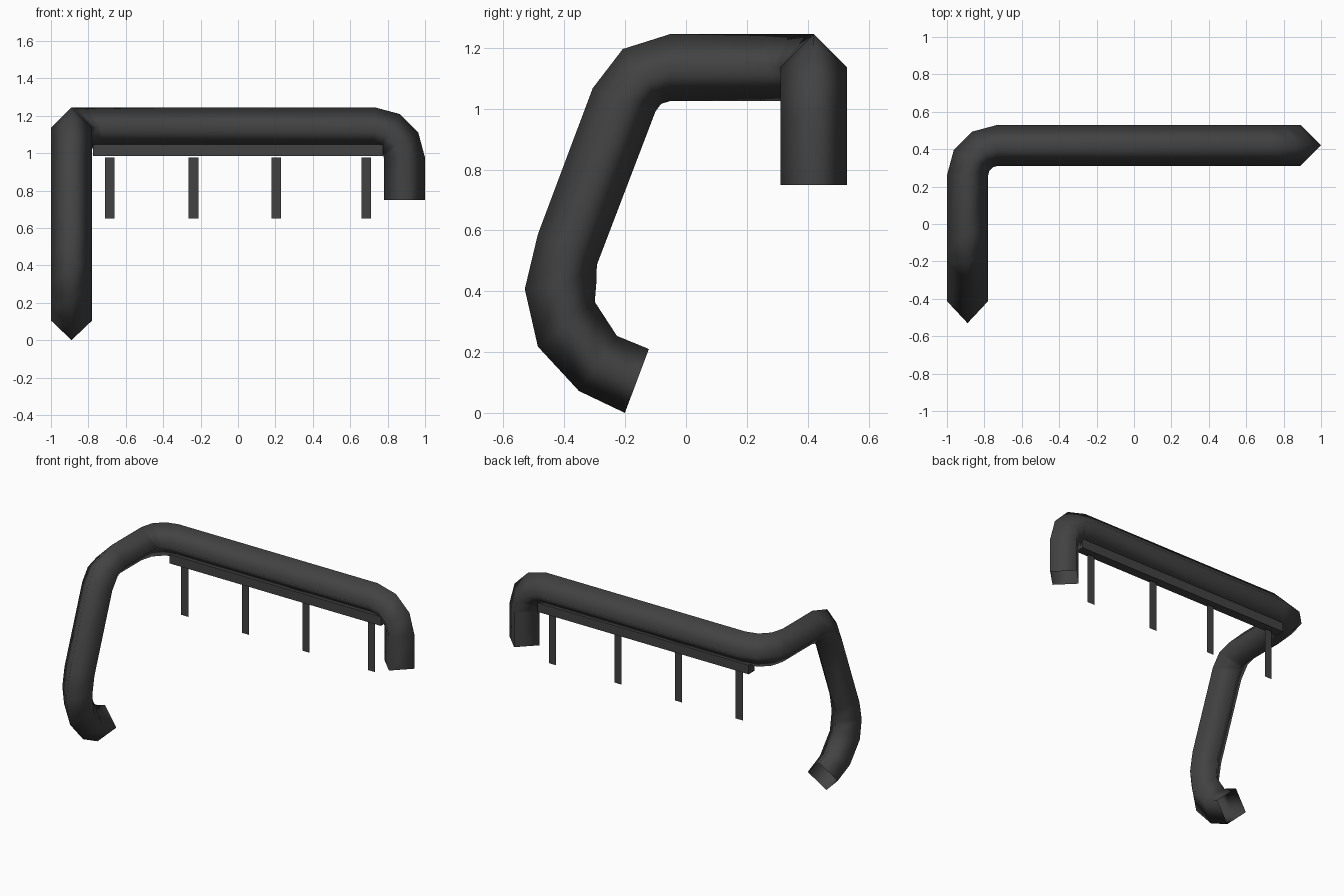
import bpy, bmesh, math
from mathutils import Vector as V

if "Cube" in bpy.data.objects:
    bpy.data.objects.remove(bpy.data.objects["Cube"])

dark = bpy.data.materials.new("dark_grey")
dark.diffuse_color = (0.055, 0.055, 0.055, 1)
dark.use_nodes = True
dark.node_tree.nodes["Principled BSDF"].inputs["Base Color"].default_value = dark.diffuse_color
R, B = 0.11, 0.16          # tube half-diagonal, bend radius
Y, Z = 0.42, 1.135         # axis of the long horizontal run


def make_object(name, bm, smooth=False):
    me = bpy.data.meshes.new(name)
    bm.to_mesh(me)
    bm.free()
    for p in me.polygons:
        p.use_smooth = smooth
    me.materials.append(dark)
    ob = bpy.data.objects.new(name, me)
    bpy.context.collection.objects.link(ob)
    return ob


# Tube cross-sections: four points (outer, side, inner, side)
rings = []


def ring(c, n, v):
    rings.append([c + n * R, c + v * R, c - n * R, c - v * R])


# short right leg, then bend into the long run
side = V((0, 1, 0))
ring(V((0.89, Y, 0.75)), V((1, 0, 0)), side)
for i in range(4):
    t = math.radians(30 * i)
    n = V((math.cos(t), 0, math.sin(t)))
    ring(V((0.73, Y, Z - B)) + n * B, n, side)

# left corner, turning forward
up = V((0, 0, 1))
for i in range(4):
    t = math.radians(30 * i)
    v = V((-math.sin(t), math.cos(t), 0))
    ring(V((-0.73, Y - B, Z)) + v * B, up, v)

# bend down into the sloping leg
side = V((-1, 0, 0))
for i in range(3):
    t = math.radians(35 * i)
    n = V((0, -math.sin(t), math.cos(t)))
    ring(V((-0.89, -0.053, Z - B)) + n * B, n, side)

# curled foot: outer and inner (y, z) of each section
for (oy, oz), (iy, iz) in [((-0.487, 0.587), (-0.293, 0.487)),
                           ((-0.53, 0.407), (-0.295, 0.425)),
                           ((-0.487, 0.218), (-0.30, 0.365)),
                           ((-0.352, 0.072), (-0.227, 0.253)),
                           ((-0.201, 0.0), (-0.122, 0.21))]:
    o, n = V((-0.89, oy, oz)), V((-0.89, iy, iz))
    c = (o + n) / 2
    rings.append([o, c + side * R, n, c - side * R])

# open-ended four-sided tube
bm = bmesh.new()
vs = [[bm.verts.new(p) for p in r] for r in rings]
for a, b in zip(vs, vs[1:]):
    for k in range(4):
        j = (k + 1) % 4
        bm.faces.new((a[k], a[j], b[j], b[k]))
bmesh.ops.recalc_face_normals(bm, faces=bm.faces)
make_object("bent_tube", bm, True)

# rail under the long run
bm = bmesh.new()
bmesh.ops.create_cube(bm, size=1)
for v in bm.verts:
    v.co = V((v.co.x * 1.55, Y + v.co.y * 0.06, 1.015 + v.co.z * 0.06))
make_object("under_rail", bm)

# flat hanging strips
for i, x in enumerate((-0.685, -0.238, 0.205, 0.685)):
    bm = bmesh.new()
    bm.faces.new([bm.verts.new((x + dx, Y, z)) for dx, z in
                  ((-0.026, 0.65), (0.026, 0.65), (0.026, 0.977), (-0.026, 0.977))])
    make_object("hanging_strip_%d" % (i + 1), bm)
